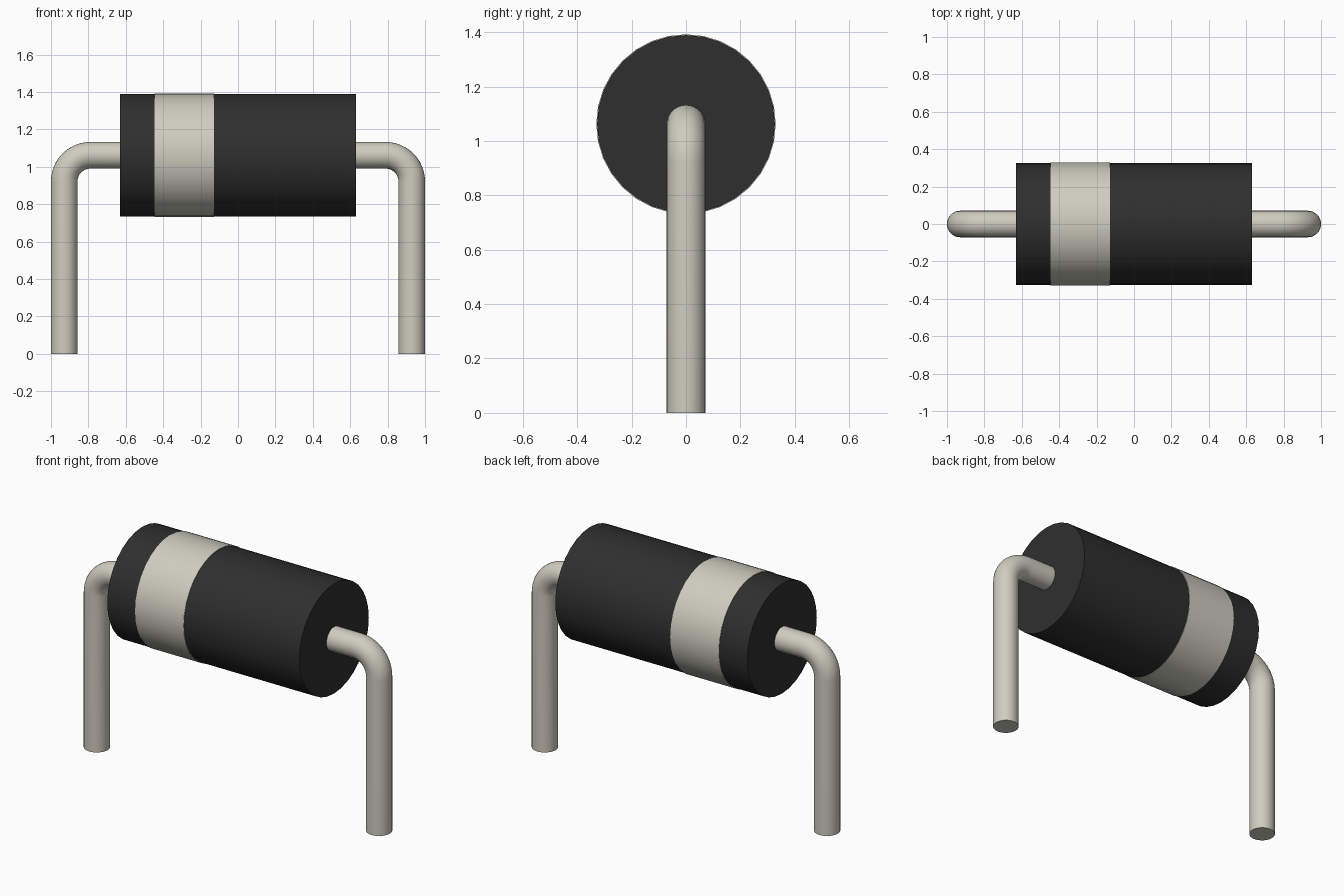
import bpy
import bmesh
from math import sin, cos, pi, radians
from mathutils import Vector

cube = bpy.data.objects.get("Cube")
if cube:
    bpy.data.objects.remove(cube, do_unlink=True)

AXIS_Z = 1.062      # height of the body axis
WIRE_R = 0.071      # lead radius
LEG_X = 1 - WIRE_R  # lead centre line
BEND_R = 0.14       # bend radius of the lead centre line


def material(name, colour):
    mat = bpy.data.materials.new(name)
    mat.use_nodes = True
    mat.diffuse_color = (*colour, 1)
    mat.node_tree.nodes["Principled BSDF"].inputs["Base Color"].default_value = (*colour, 1)
    return mat


def tube(name, path, radii, sides, mat):
    """Sweep a circle along a path in the xz plane, with closed ends."""
    bm = bmesh.new()
    rings = []
    for i, (point, radius) in enumerate(zip(path, radii)):
        before, after = path[max(i - 1, 0)], path[min(i + 1, len(path) - 1)]
        tangent = (after - before).normalized()
        across = Vector((0, 1, 0))
        up = tangent.cross(across)
        rings.append([bm.verts.new(point + radius * (cos(a) * across + sin(a) * up))
                      for a in (2 * pi * k / sides for k in range(sides))])
    for a, b in zip(rings, rings[1:]):
        for k in range(sides):
            n = (k + 1) % sides
            bm.faces.new((a[k], a[n], b[n], b[k]))
    bm.faces.new(rings[0])
    bm.faces.new(rings[-1])
    bmesh.ops.recalc_face_normals(bm, faces=bm.faces)
    mesh = bpy.data.meshes.new(name)
    bm.to_mesh(mesh)
    bm.free()
    mesh.materials.append(mat)
    obj = bpy.data.objects.new(name, mesh)
    bpy.context.collection.objects.link(obj)
    bpy.ops.object.select_all(action='DESELECT')
    obj.select_set(True)
    bpy.context.view_layer.objects.active = obj
    bpy.ops.object.shade_smooth_by_angle(angle=radians(35))
    return obj


black = material("black casing", (0.028, 0.028, 0.028))
silver = material("pale silver", (0.62, 0.61, 0.52))


def drum(name, x0, x1, radius, mat):
    path = [Vector((x, 0, AXIS_Z)) for x in (x0, x1)]
    return tube(name, path, [radius] * 2, 32, mat)


# Cylindrical casing and its polarity band
drum("body", -0.632, 0.632, 0.327, black)
drum("polarity_band", -0.447, -0.127, 0.33, silver)

# Bent wire leads
for name, side in (("left_lead", 1), ("right_lead", -1)):
    path = [Vector((side * 0.6, 0, AXIS_Z))]
    for i in range(13):
        a = pi / 2 * i / 12
        path.append(Vector((side * (LEG_X - BEND_R + BEND_R * sin(a)), 0,
                            AXIS_Z - BEND_R + BEND_R * cos(a))))
    path.append(Vector((side * LEG_X, 0, 0)))
    tube(name, path, [WIRE_R] * len(path), 32, silver)
